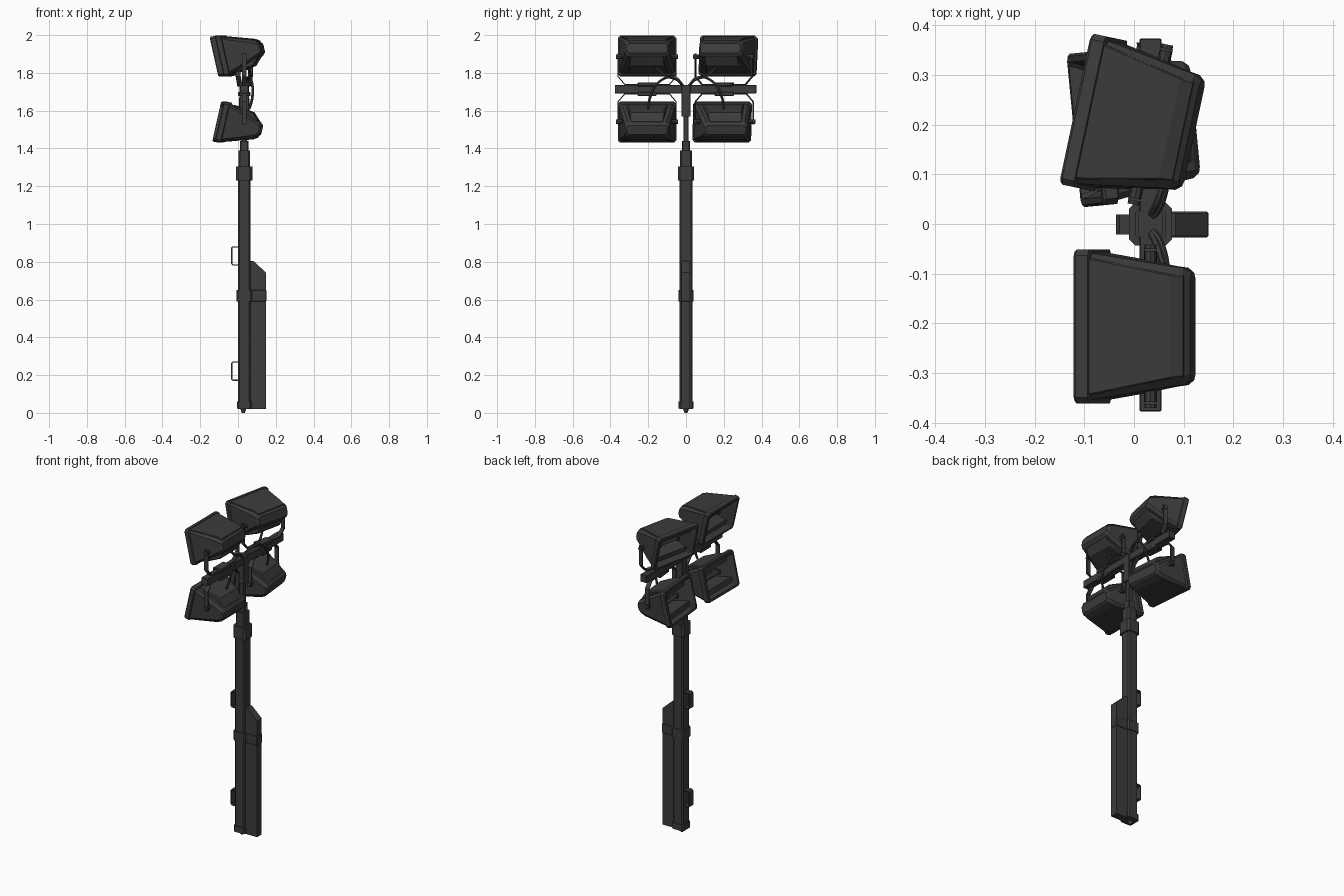
import bpy, bmesh
from math import radians, pi, cos, sin
from mathutils import Matrix, Vector

if "Cube" in bpy.data.objects:
    bpy.data.objects.remove(bpy.data.objects["Cube"])

dark = bpy.data.materials.new("dark_metal")
dark.diffuse_color = (0.045, 0.045, 0.045, 1)
dark.use_nodes = True
dark.node_tree.nodes["Principled BSDF"].inputs["Base Color"].default_value = dark.diffuse_color
I = Matrix.Identity(4)
CX = 0.033      # mast axis
BAR_Z = 1.714   # crossbar centre height


def finish(name, bm, M=I):
    bmesh.ops.recalc_face_normals(bm, faces=bm.faces)
    me = bpy.data.meshes.new(name)
    bm.to_mesh(me)
    bm.free()
    me.materials.append(dark)
    ob = bpy.data.objects.new(name, me)
    ob.matrix_world = M
    bpy.context.collection.objects.link(ob)
    return ob


def box(name, lo, hi, bevel=0, M=I, vertical_only=False):
    bm = bmesh.new()
    bmesh.ops.create_cube(bm, size=1)
    for v in bm.verts:
        v.co = [(a + b) / 2 + c * (b - a) for a, b, c in zip(lo, hi, v.co)]
    if bevel:
        edges = [e for e in bm.edges if not vertical_only
                 or abs(e.verts[0].co.z - e.verts[1].co.z) > 1e-5]
        bmesh.ops.bevel(bm, geom=edges, offset=bevel, segments=1, affect='EDGES')
    return finish(name, bm, M)


def sleeve(name, half, z0, z1, bevel=0.008):
    return box(name, (CX - half, -half, z0), (CX + half, half, z1), bevel, vertical_only=True)


def prism(name, pts, axis, a, b, M=I):
    """Extrude a 2D outline along x or y (the other two axes keep their order)."""
    place = (lambda p, t: (t, p[0], p[1])) if axis == 'x' else (lambda p, t: (p[0], t, p[1]))
    bm = bmesh.new()
    f = bm.faces.new([bm.verts.new(place(p, a)) for p in pts])
    r = bmesh.ops.extrude_face_region(bm, geom=[f])
    d = Vector(place((0, 0), b - a))
    bmesh.ops.translate(bm, vec=d, verts=[g for g in r['geom'] if isinstance(g, bmesh.types.BMVert)])
    return finish(name, bm, M)


def loft(name, rings, M=I):
    """Skin chamfered rectangles given as (depth, half_width, low, high, chamfer)."""
    bm = bmesh.new()
    loops = []
    for d, w, lo, hi, c in rings:
        pts = [(-w + c, lo), (w - c, lo), (w, lo + c), (w, hi - c),
               (w - c, hi), (-w + c, hi), (-w, hi - c), (-w, lo + c)]
        loops.append([bm.verts.new((d, y, z)) for y, z in pts])
    for A, B in zip(loops, loops[1:]):
        for i in range(8):
            j = (i + 1) % 8
            bm.faces.new((A[i], A[j], B[j], B[i]))
    bm.faces.new(loops[0])
    bm.faces.new(loops[-1])
    return finish(name, bm, M)


def rod(name, r1, r2, length, M, n=12):
    bm = bmesh.new()
    bmesh.ops.create_cone(bm, cap_ends=True, segments=n, radius1=r1, radius2=r2, depth=length)
    return finish(name, bm, M)


def cable(name, pts):
    cu = bpy.data.curves.new(name, 'CURVE')
    cu.dimensions = '3D'
    cu.bevel_depth = 0.007
    cu.bevel_resolution = 1
    cu.resolution_u = 5
    sp = cu.splines.new('BEZIER')
    sp.bezier_points.add(len(pts) - 1)
    for p, co in zip(sp.bezier_points, pts):
        p.co = co
        p.handle_left_type = p.handle_right_type = 'AUTO'
    cu.materials.append(dark)
    ob = bpy.data.objects.new(name, cu)
    bpy.context.collection.objects.link(ob)
    bpy.context.view_layer.objects.active = ob
    ob.select_set(True)
    bpy.ops.object.convert(target='MESH')
    bpy.ops.object.shade_smooth_by_angle()
    ob.select_set(False)


def lamp(tag, yc, yaw, lower):
    base = Matrix.Translation((CX, yc, BAR_Z)) @ Matrix.Rotation(radians(yaw), 4, 'Z')
    if lower:
        base = base @ Matrix.Rotation(pi, 4, 'X')
    L = base @ Matrix.Translation((-0.132, 0, 0.171)) @ Matrix.Rotation(radians(-12.7), 4, 'Y')
    # housing: reflector bowl, bezel, tapered shell, rounded back
    loft(tag + "_housing", [
        (0.115, 0.085, -0.045, 0.045, 0.01), (0.014, 0.134, -0.088, 0.088, 0.008),
        (0.0, 0.138, -0.092, 0.092, 0.008), (0.0, 0.15, -0.104, 0.104, 0.01),
        (0.005, 0.155, -0.108, 0.108, 0.012), (0.03, 0.155, -0.108, 0.108, 0.012),
        (0.034, 0.147, -0.100, 0.100, 0.012), (0.09, 0.138, -0.085, 0.082, 0.014),
        (0.185, 0.121, -0.05, 0.05, 0.016), (0.208, 0.118, -0.042, 0.038, 0.016),
        (0.222, 0.108, -0.028, 0.022, 0.012)], L)
    # raised top panel and the gear box underneath
    loft(tag + "_top_panel", [(0.03, 0.139, 0.05, 0.105, 0.003),
                              (0.188, 0.105, 0.02, 0.055, 0.003),
                              (0.212, 0.102, 0.0, 0.04, 0.003)], L)
    loft(tag + "_gear_box", [(0.032, 0.115, -0.1, -0.05, 0.006), (0.08, 0.105, -0.1, -0.04, 0.006),
                             (0.165, 0.09, -0.086, -0.02, 0.006),
                             (0.205, 0.085, -0.045, -0.01, 0.006)], L)
    # bulb with its two holders
    rod(tag + "_bulb", 0.011, 0.011, 0.14,
        L @ Matrix.Translation((0.075, 0, 0)) @ Matrix.Rotation(pi / 2, 4, 'X'))
    for s in (-1, 1):
        box(tag + "_bulb_holder", (0.06, s * 0.07 - 0.008, -0.014), (0.118, s * 0.07 + 0.008, 0.014), 0, L)
        rod(tag + "_pivot_bolt", 0.012, 0.012, 0.045,
            base @ Matrix.Translation((0, s * 0.142, 0.172)) @ Matrix.Rotation(pi / 2, 4, 'X'), 8)
    # mounting yoke
    outer = [(0.157, 0.188), (0.157, 0.066), (0.12, 0.0225)]
    inner = [(0.1175, 0.0285), (0.151, 0.068), (0.151, 0.188)]
    half = outer[::-1] + inner[::-1]
    U = outer + [(-y, z) for y, z in outer[::-1]] + [(-y, z) for y, z in inner[::-1]] + inner
    U = outer + [(-y, z) for y, z in outer[::-1]] + [(-y, z) for y, z in reversed(inner)] + inner
    prism(tag + "_yoke", U, 'x', -0.013, 0.013, base)
    box(tag + "_yoke_clamp", (-0.028, -0.05, 0.015), (0.028, 0.05, 0.036), 0.003, base)


# telescopic mast
sleeve("mast_tube", 0.034, 0.02, 1.24)
sleeve("mast_bottom_cap", 0.039, 0.022, 0.06)
sleeve("mast_collar", 0.043, 1.23, 1.305, 0.012)
sleeve("second_section", 0.031, 1.30, 1.39)
sleeve("third_section", 0.022, 1.38, 1.44, 0.005)
sleeve("top_pole", 0.014, 1.43, 1.60, 0.003)
sleeve("mast_head", 0.025, 1.57, 1.737, 0.003)
rod("foot_plug", 0.008, 0.016, 0.022, Matrix.Translation((0.028, 0, 0.011)))

# side box with sloped top, and the band around both
prism("side_box", [(0.06, 0.02), (0.148, 0.02), (0.148, 0.743), (0.083, 0.803), (0.06, 0.803)],
      'y', -0.024, 0.022)
sleeve("band_mast", 0.04, 0.59, 0.65)
box("band_side_box", (0.06, -0.027, 0.59), (0.15, 0.025, 0.65), 0.003)

# strap handles
for z in (0.17, 0.78):
    prism("handle", [(0.002, z), (-0.029, z), (-0.036, z + 0.008), (-0.036, z + 0.094),
                     (-0.029, z + 0.102), (0.002, z + 0.102), (0.002, z + 0.096), (-0.027, z + 0.096),
                     (-0.030, z + 0.092), (-0.030, z + 0.01), (-0.027, z + 0.006), (0.002, z + 0.006)],
          'y', -0.021, 0.019)

# crossbar
box("crossbar", (0.011, -0.377, BAR_Z - 0.0225), (0.055, 0.373, BAR_Z + 0.0225), 0.002)

# floodlights
lamp("upper_left_lamp", -0.206, 0, False)
lamp("upper_right_lamp", 0.20, -12, False)
lamp("lower_left_lamp", -0.206, 0, True)
lamp("lower_right_lamp", 0.2025, 5.5, True)

# power cables from mast head to each lamp
for s in (-1, 1):
    cable("lower_cable", [(0.03, s * 0.01, 1.72), (0.052, s * 0.06, 1.775), (0.072, s * 0.14, 1.755),
                          (0.076, s * 0.19, 1.67), (0.06, s * 0.2, 1.61)])
    cable("upper_cable", [(0.035, s * 0.008, 1.725), (0.058, s * 0.05, 1.765),
                          (0.066, s * 0.11, 1.785), (0.055, s * 0.16, 1.83)])
